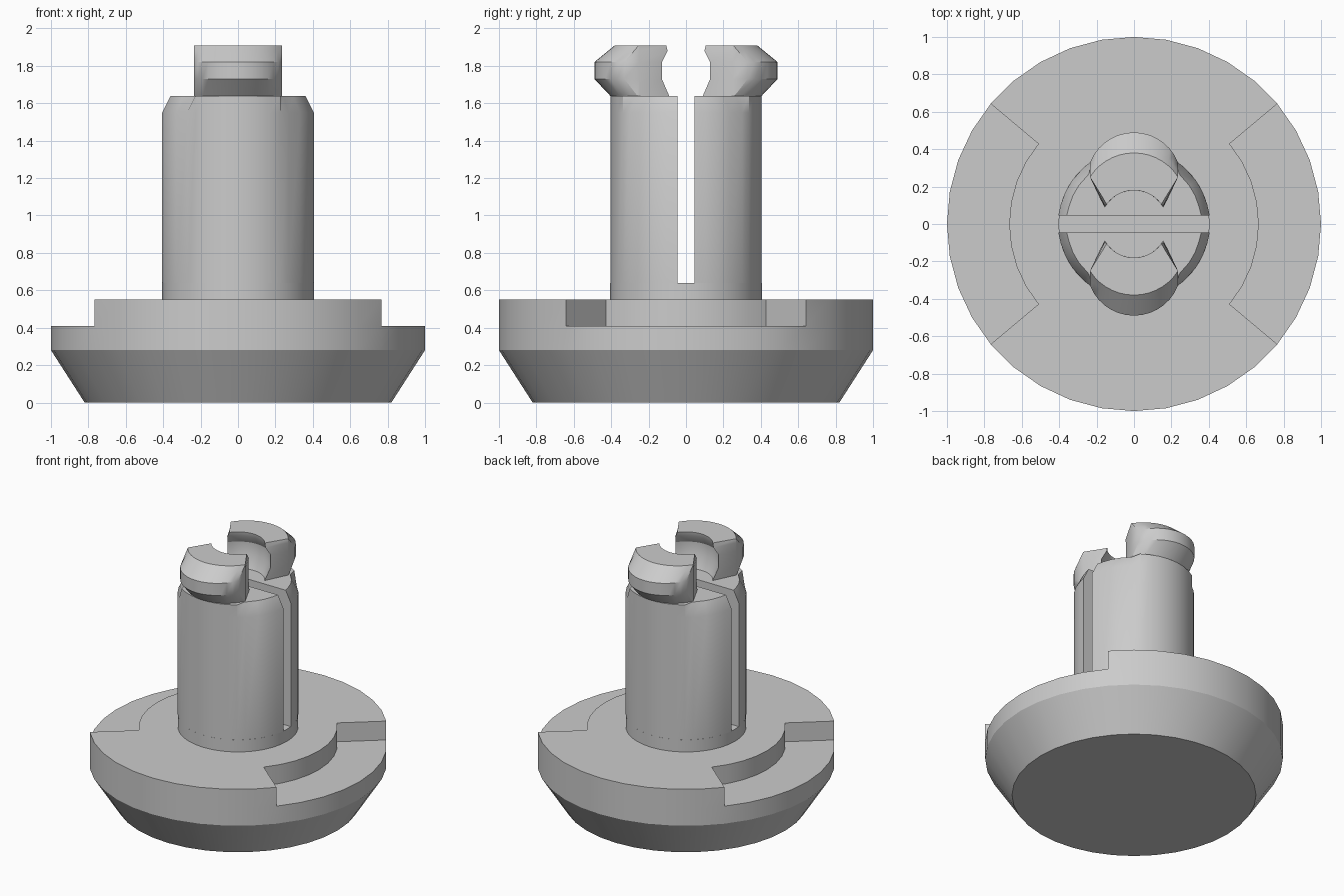
import bpy, bmesh
from math import sin, cos, radians, degrees, asin, atan2, hypot

cube = bpy.data.objects.get("Cube")
if cube:
    bpy.data.objects.remove(cube, do_unlink=True)

grey = bpy.data.materials.new("plain_grey")
grey.use_nodes = True
grey.diffuse_color = (0.6, 0.6, 0.6, 1)
grey.node_tree.nodes["Principled BSDF"].inputs["Base Color"].default_value = (0.6, 0.6, 0.6, 1)


def polar(r, deg):
    return r * cos(radians(deg)), r * sin(radians(deg))


def loft(name, levels, flip=False):
    """Skin a stack of (z, outline) levels and cap both ends."""
    bm = bmesh.new()
    side = -1 if flip else 1
    rings = [[bm.verts.new((side * x, side * y, z)) for x, y in pts] for z, pts in levels]
    n = len(rings[0])
    for low, high in zip(rings, rings[1:]):
        for i in range(n):
            j = (i + 1) % n
            bm.faces.new((low[i], low[j], high[j], high[i]))
    bm.faces.new(rings[0][::-1])
    bm.faces.new(rings[-1])
    bmesh.ops.remove_doubles(bm, verts=bm.verts, dist=0.0005)
    bmesh.ops.recalc_face_normals(bm, faces=bm.faces)
    mesh = bpy.data.meshes.new(name)
    bm.to_mesh(mesh)
    bm.free()
    mesh.materials.append(grey)
    obj = bpy.data.objects.new(name, mesh)
    bpy.context.collection.objects.link(obj)
    bpy.ops.object.select_all(action='DESELECT')
    obj.select_set(True)
    bpy.context.view_layer.objects.active = obj
    bpy.ops.object.shade_smooth_by_angle(angle=radians(30))
    return obj


# Round base with a sunken step on each side
def base_outline(radius, notch=None):
    pts = []
    for a in range(-180, 180, 10):
        off = min(abs(a), 180 - abs(a))
        inner = polar(notch or radius, a)
        outer = polar(radius, a)
        if off < 40:
            pts.append(inner)
        elif off > 40:
            pts.append(outer)
        else:
            entering = a in (-40, 140)
            pts += [outer, inner] if entering else [inner, outer]
    return pts


loft("base", [(0, base_outline(0.82)), (0.28, base_outline(1)), (0.41, base_outline(1)),
              (0.41, base_outline(1, 0.667)), (0.55, base_outline(1, 0.667))])

# Post: a solid foot below two halves parted by a slot
POST, GAP = 0.405, 0.045
loft("post_foot", [(z, [polar(POST, a) for a in range(0, 360, 10)]) for z in (0.55, 0.64)])

quarter = [15, 25, 35, 48, 56, 65, 75, 85]
sweep = quarter + [180 - a for a in reversed(quarter)]


def half_outline(chamfer):
    end = (POST - chamfer, GAP)
    pts = [polar(POST - (chamfer if abs(a - 90) > 40 else 0), a) for a in sweep]
    return [end] + pts + [(-end[0], end[1])]


# Hooked heads: outer bulge, straight flanks, hollow inner face
WIDTH = 0.235


def head_outline(apex, corner, inner_r, inner_deg):
    rise = apex - corner
    r = (WIDTH ** 2 + rise ** 2) / (2 * rise)
    cy = apex - r
    start = degrees(atan2(corner - cy, WIDTH))
    pts = []
    for i in range(15):
        x, y = polar(r, start + (180 - 2 * start) * i / 14)
        pts.append((x, y + cy))
    pts.append((-WIDTH, 0.25))
    for i in range(13):
        pts.append(polar(inner_r, 180 - inner_deg - (180 - 2 * inner_deg) * i / 12))
    pts.append((WIDTH, 0.25))
    return pts


head_levels = [
    (1.64, head_outline(0.405, 0.26, 0.18, 30)),
    (1.73, head_outline(0.49, 0.33, 0.22, 36)),
    (1.82, head_outline(0.49, 0.33, 0.22, 36)),
    (1.88, head_outline(0.417, 0.278, 0.185, 32)),
    (1.91, head_outline(0.38, 0.252, 0.18, 36)),
]

for place, flip in (("back", False), ("front", True)):
    loft(place + "_post_half", [(0.64, half_outline(0)), (1.55, half_outline(0)),
                                (1.64, half_outline(0.045))], flip)
    loft(place + "_hook_head", head_levels, flip)
